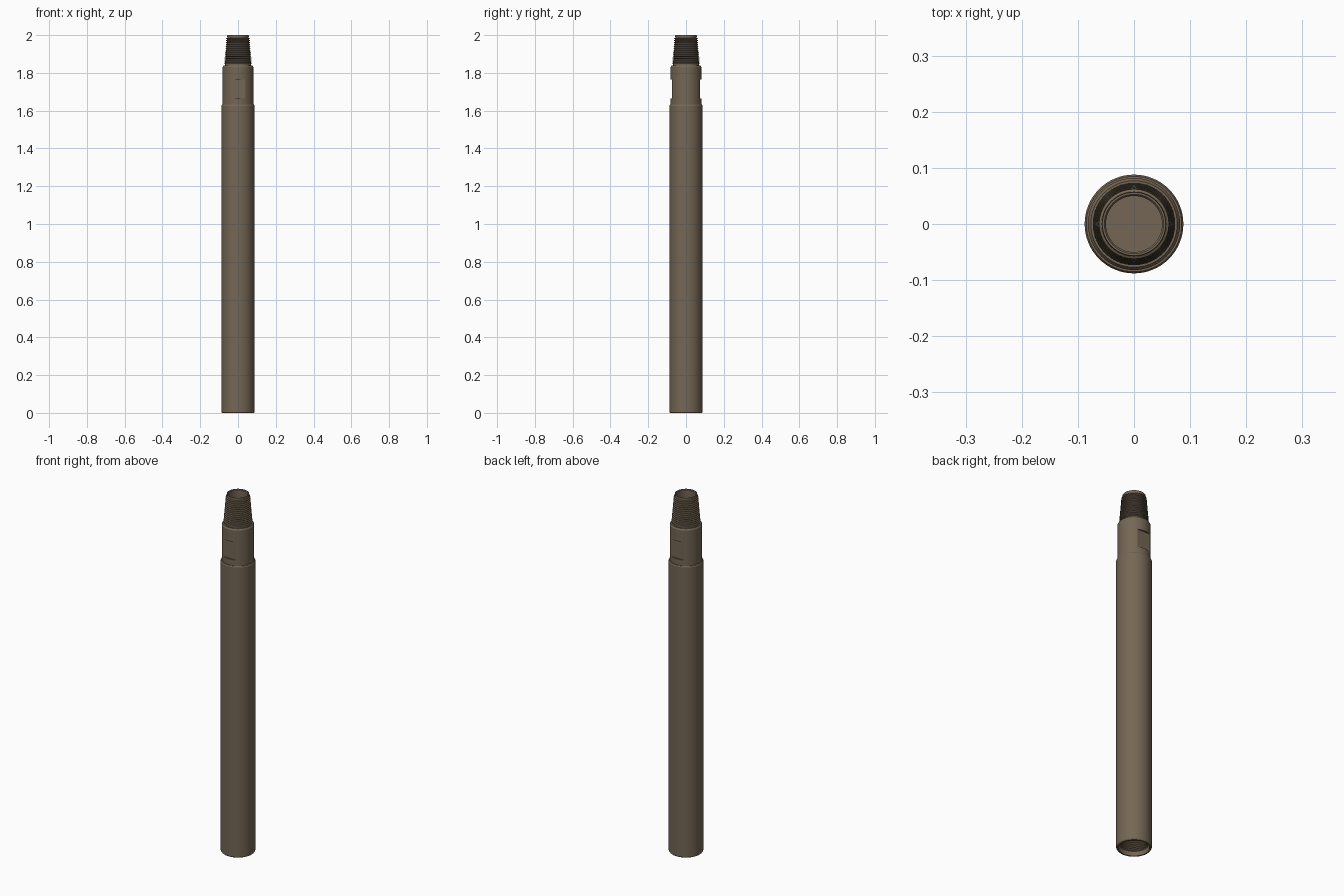
import bpy, bmesh, math

cube = bpy.data.objects.get("Cube")
if cube:
    bpy.data.objects.remove(cube, do_unlink=True)

SIDES = 64

steel = bpy.data.materials.new("brown_steel")
steel.use_nodes = True
COLOUR = (0.175, 0.133, 0.088, 1)
steel.diffuse_color = COLOUR
bsdf = steel.node_tree.nodes["Principled BSDF"]
bsdf.inputs["Base Color"].default_value = COLOUR


def lathe(name, profile):
    """Spin a profile of (radius, height) points around z."""
    bm = bmesh.new()
    verts = [bm.verts.new((r, 0, z)) for r, z in profile]
    edges = [bm.edges.new(pair) for pair in zip(verts, verts[1:])]
    bmesh.ops.spin(bm, geom=verts + edges, cent=(0, 0, 0), axis=(0, 0, 1),
                   angle=math.tau, steps=SIDES, use_duplicate=False)
    bmesh.ops.remove_doubles(bm, verts=bm.verts, dist=1e-5)
    bmesh.ops.recalc_face_normals(bm, faces=bm.faces)
    mesh = bpy.data.meshes.new(name)
    bm.to_mesh(mesh)
    bm.free()
    obj = bpy.data.objects.new(name, mesh)
    bpy.context.collection.objects.link(obj)
    mesh.materials.append(steel)
    return obj


def thread(r0, z0, r1, z1, turns, depth):
    """Tapered zigzag profile: crest, then root, for every turn."""
    points = []
    for i in range(turns):
        for part, cut in ((0.1, 0), (0.3, 0), (0.6, depth), (0.8, depth)):
            t = (i + part) / turns
            points.append((r0 + (r1 - r0) * t - cut, z0 + (z1 - z0) * t))
    return points


def shade(obj):
    bpy.ops.object.select_all(action="DESELECT")
    obj.select_set(True)
    bpy.context.view_layer.objects.active = obj
    bpy.ops.object.shade_smooth_by_angle(angle=math.radians(25))


# Long tube with a threaded socket in its lower end
socket = thread(0.073, 0.02, 0.059, 0.175, 14, 0.005)
body = lathe("body", [(0, 0.2), (0.05, 0.2), (0.054, 0.18)] + socket[::-1]
             + [(0.075, 0.012), (0.077, 0), (0.084, 0), (0.088, 0.006),
                (0.088, 1.626), (0.085, 1.632), (0, 1.632)])

# Narrower neck with the end of the bore
neck = lathe("neck", [(0, 1.72), (0.05, 1.72), (0.05, 1.838), (0.077, 1.838),
                      (0.082, 1.83), (0.082, 1.63), (0, 1.63)])

# Two opposite spanner flats cut into the neck
for side in (-1, 1):
    bpy.ops.mesh.primitive_cube_add(size=1, location=(0, side * 0.123, 1.715))
    cutter = bpy.context.object
    cutter.name = "flat_cutter"
    cutter.scale = (0.3, 0.1, 0.1)
    cutter.hide_render = True
    cut = neck.modifiers.new("spanner_flat", "BOOLEAN")
    cut.operation = "DIFFERENCE"
    cut.solver = "EXACT"
    cut.object = cutter
    bpy.context.view_layer.objects.active = neck
    bpy.ops.object.modifier_apply(modifier=cut.name)
    bpy.data.objects.remove(cutter, do_unlink=True)

# Tapered threaded pin with an open bore
pin = lathe("threaded_pin", [(0.05, 1.836), (0.07, 1.836), (0.07, 1.846)]
            + thread(0.0735, 1.846, 0.0615, 1.99, 14, 0.005)
            + [(0.0575, 1.992), (0.0565, 2), (0.053, 2), (0.05, 1.996),
               (0.05, 1.836)])

for part in (body, neck, pin):
    shade(part)
